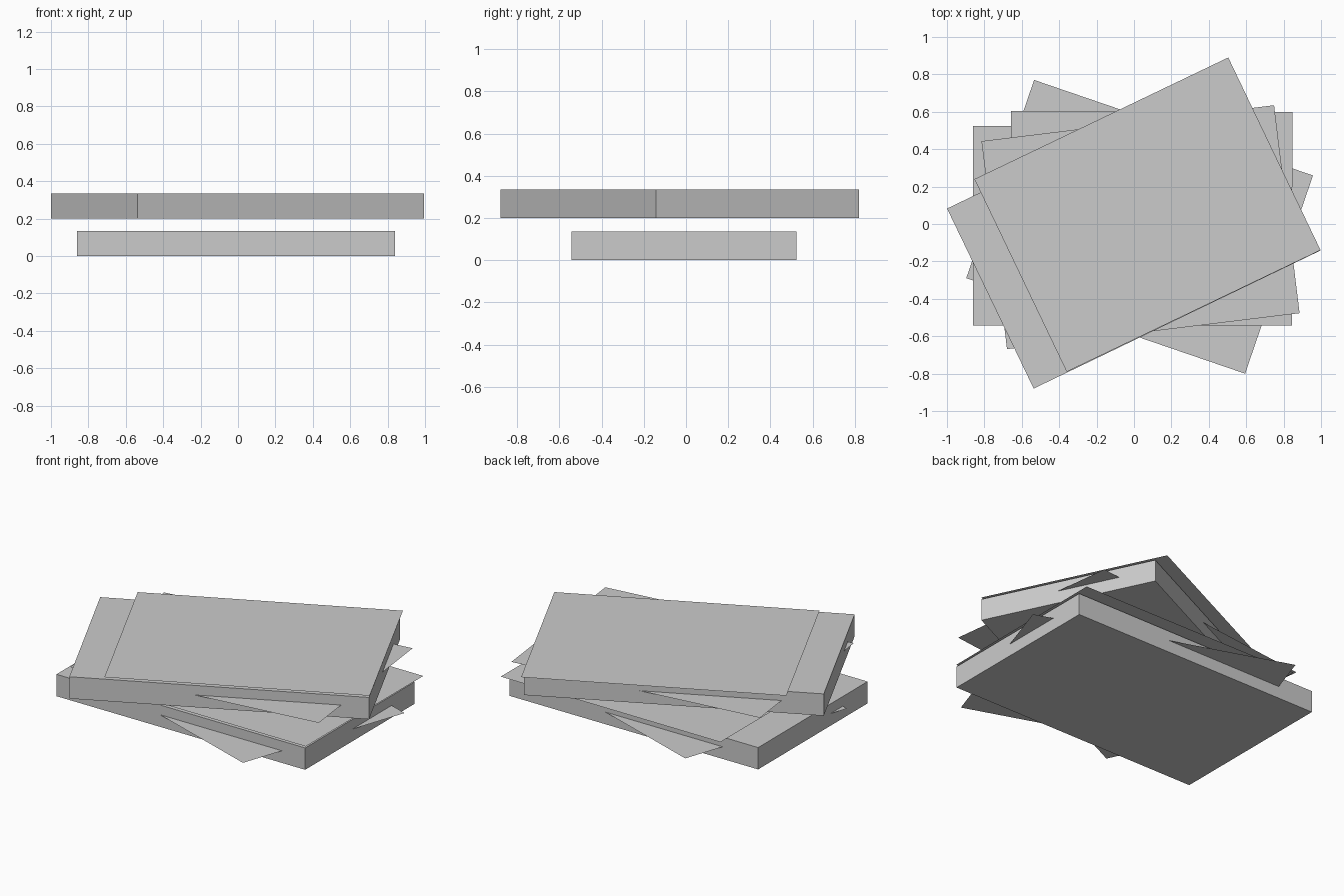
import bpy, math

if "Cube" in bpy.data.objects:
    bpy.data.objects.remove(bpy.data.objects["Cube"])

grey = bpy.data.materials.new("plain_grey")
grey.diffuse_color = (0.6, 0.6, 0.6, 1)
grey.use_nodes = True
grey.node_tree.nodes["Principled BSDF"].inputs["Base Color"].default_value = grey.diffuse_color


def place(name, add, centre, angle, size, **options):
    """Add a unit primitive, scale it in its own axes and turn it about z."""
    add(size=1, location=centre, rotation=(0, 0, math.radians(angle)), **options)
    obj = bpy.context.object
    obj.name = name
    obj.scale = size
    obj.data.materials.append(grey)
    return obj


def slab(name, x, y, bottom, angle):
    place(name, bpy.ops.mesh.primitive_cube_add,
          (x, y, bottom + 0.0675), angle, (1.70, 1.068, 0.135))


def sheet(name, x, y, z, angle, length, width):
    place(name, bpy.ops.mesh.primitive_plane_add,
          (x, y, z), angle, (length, width, 1))


# Lower block, with a loose sheet through its middle and a cover sheet above
slab("lower_block", -0.01, -0.01, 0.0, 0)
sheet("lower_middle_sheet", 0.03, -0.015, 0.075, -18.9, 1.576, 1.12)
sheet("lower_cover_sheet", 0.093, 0.03, 0.145, -0.2, 1.505, 1.142)

# Upper block, turned, with the same pair of sheets
slab("upper_block", -0.002, -0.03, 0.20, 25.7)
sheet("upper_middle_sheet", 0.035, -0.017, 0.276, 7.0, 1.576, 1.12)
sheet("upper_cover_sheet", 0.072, 0.05, 0.345, 25.6, 1.505, 1.142)
